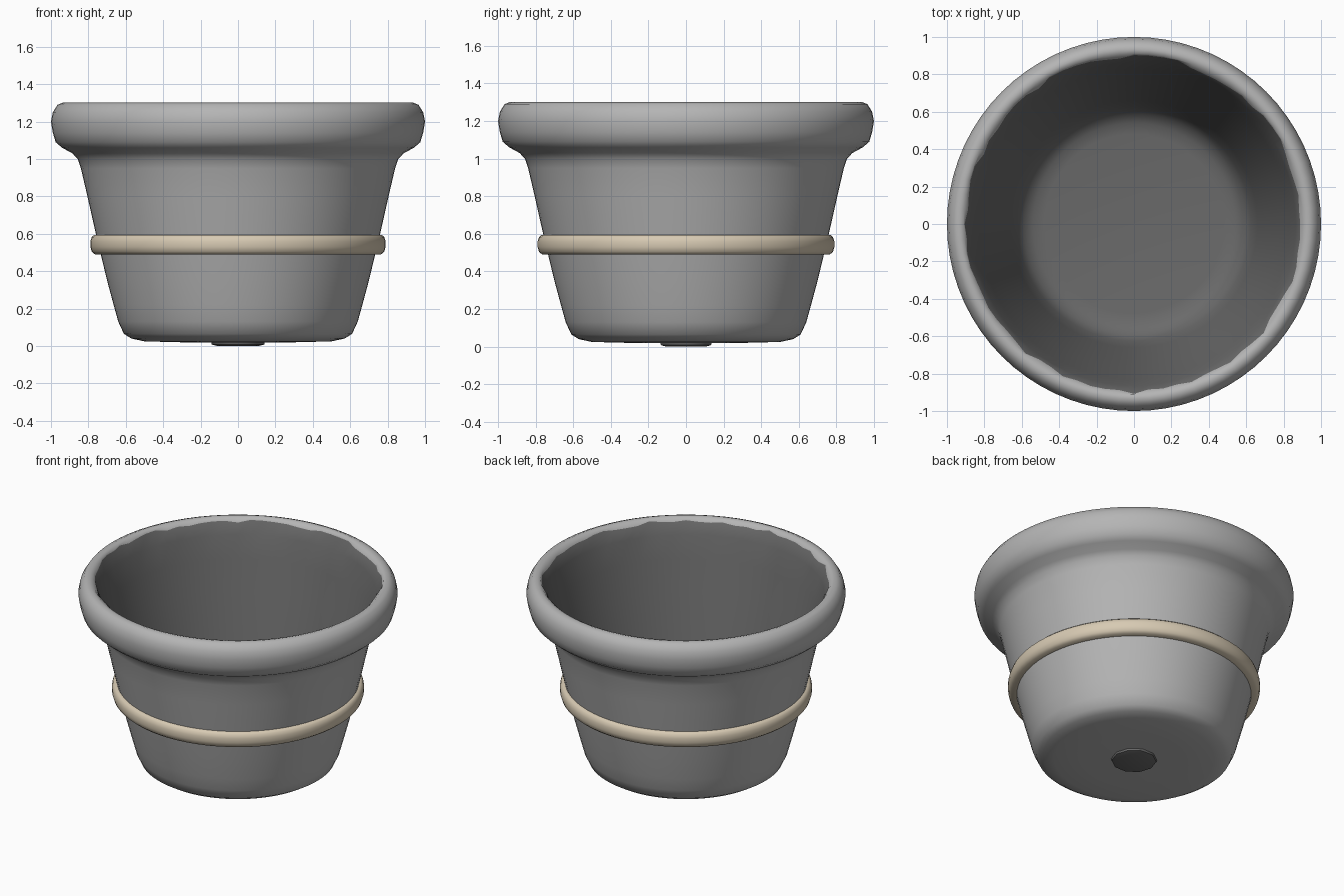
import bpy, bmesh, math, random

if "Cube" in bpy.data.objects:
    bpy.data.objects.remove(bpy.data.objects["Cube"], do_unlink=True)
random.seed(4)


def material(name, rgb):
    m = bpy.data.materials.new(name)
    m.use_nodes = True
    m.diffuse_color = (*rgb, 1)
    m.node_tree.nodes["Principled BSDF"].inputs["Base Color"].default_value = (*rgb, 1)
    return m


grey = material("light grey", (0.46, 0.46, 0.46))
dark = material("dark grey", (0.145, 0.145, 0.145))
cream = material("cream", (0.68, 0.59, 0.45))


def lathe(name, profile, mats, steps=72, closed=False, split=None, wobble=0.0):
    """Spin (radius, height) points about z; points past split take the second material."""
    bm = bmesh.new()
    rings = []
    for i, (r, z) in enumerate(profile):
        if r == 0:
            rings.append([bm.verts.new((0, 0, z))] * steps)
            continue
        ring = []
        for s in range(steps):
            a = math.tau * s / steps
            # chipped edge only where the two colours meet
            d = random.uniform(-0.4, 1) * wobble if i == split else 0
            ring.append(bm.verts.new(((r + d) * math.cos(a), (r + d) * math.sin(a), z + d * 0.5)))
        rings.append(ring)
    count = len(rings) if closed else len(rings) - 1
    for i in range(count):
        a, b = rings[i], rings[(i + 1) % len(rings)]
        for s in range(steps):
            t = (s + 1) % steps
            corners = list(dict.fromkeys((a[s], a[t], b[t], b[s])))
            face = bm.faces.new(corners)
            face.material_index = int(split is not None and i >= split)
    bmesh.ops.recalc_face_normals(bm, faces=bm.faces)
    mesh = bpy.data.meshes.new(name)
    bm.to_mesh(mesh)
    bm.free()
    for m in mats:
        mesh.materials.append(m)
    ob = bpy.data.objects.new(name, mesh)
    bpy.context.collection.objects.link(ob)
    bpy.ops.object.select_all(action="DESELECT")
    ob.select_set(True)
    bpy.context.view_layer.objects.active = ob
    bpy.ops.object.shade_smooth_by_angle(angle=math.radians(50))
    return ob


# Pot: underside, tapered wall and rolled rim, then the dark inside
outside = [(0, 0.02), (0.3, 0.02), (0.5, 0.025), (0.57, 0.04), (0.61, 0.065),
           (0.64, 0.13), (0.665, 0.22), (0.7, 0.35), (0.76, 0.6), (0.805, 0.8),
           (0.84, 0.95), (0.857, 1.0), (0.885, 1.03), (0.94, 1.06), (0.975, 1.09),
           (0.99, 1.14), (1.0, 1.2), (0.99, 1.25), (0.965, 1.29), (0.935, 1.302),
           (0.91, 1.295), (0.89, 1.275)]
inside = [(0.865, 1.2), (0.83, 1.05), (0.78, 0.85), (0.72, 0.6), (0.66, 0.35),
          (0.625, 0.2), (0.59, 0.14), (0.54, 0.11), (0.48, 0.1), (0, 0.1)]
lathe("pot", outside + inside, [grey, dark], split=len(outside) - 1, wobble=0.018)

# Raised band around the wall
band = [(0.72, 0.49), (0.765, 0.49), (0.782, 0.505), (0.789, 0.53),
        (0.789, 0.56), (0.782, 0.583), (0.768, 0.595), (0.73, 0.595)]
lathe("band", band, [cream], closed=True)

# Drain plug under the base
lathe("drain_plug", [(0, 0), (0.11, 0), (0.14, 0.008), (0.145, 0.025), (0, 0.025)], [dark], steps=10)
